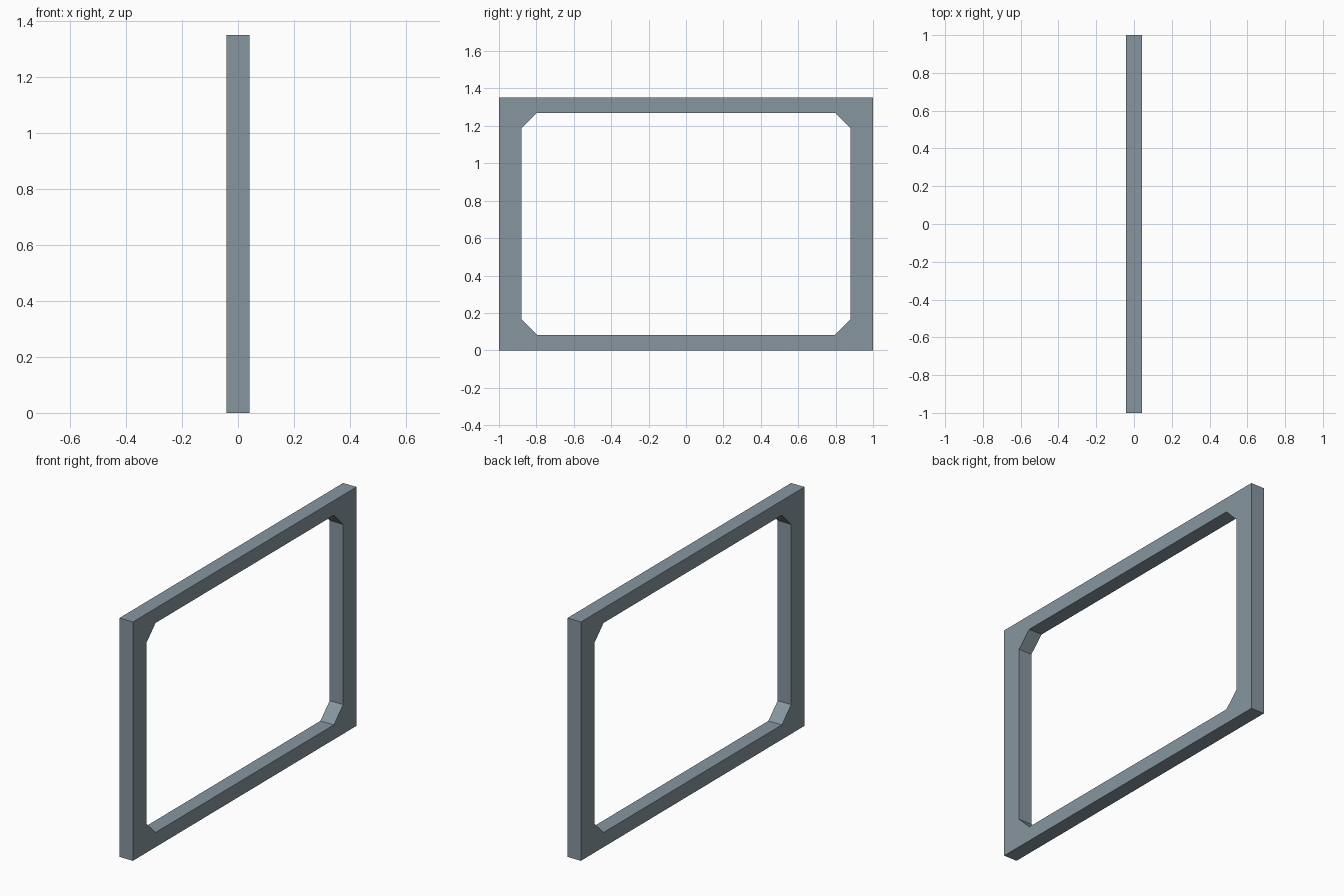
import bpy, bmesh

if "Cube" in bpy.data.objects:
    bpy.data.objects.remove(bpy.data.objects["Cube"])

HALF_DEPTH = 0.042
HALF_W, HEIGHT = 1.0, 1.352
IN_W, RAIL, CHAMFER = 0.88, 0.083, 0.083
MID = HEIGHT / 2
IN_H = MID - RAIL

bm = bmesh.new()

# Flat profile: outer corners and chamfered opening corners, counter-clockwise in y-z
outer, inner = [], []
for sy, sz in ((1, 1), (-1, 1), (-1, -1), (1, -1)):
    outer.append(bm.verts.new((-HALF_DEPTH, sy * HALF_W, MID + sz * MID)))
    side = (-HALF_DEPTH, sy * IN_W, MID + sz * (IN_H - CHAMFER))
    rail = (-HALF_DEPTH, sy * (IN_W - CHAMFER), MID + sz * IN_H)
    pair = (side, rail) if sy * sz > 0 else (rail, side)
    inner.append([bm.verts.new(p) for p in pair])

# Corner gussets and the straight members between them
for i in range(4):
    j = (i + 1) % 4
    bm.faces.new((outer[i], inner[i][1], inner[i][0]))
    bm.faces.new((outer[i], outer[j], inner[j][0], inner[i][1]))

# Thicken the profile through the frame depth
ext = bmesh.ops.extrude_face_region(bm, geom=bm.faces[:], use_keep_orig=True)
moved = [g for g in ext["geom"] if isinstance(g, bmesh.types.BMVert)]
bmesh.ops.translate(bm, verts=moved, vec=(2 * HALF_DEPTH, 0, 0))
bmesh.ops.recalc_face_normals(bm, faces=bm.faces[:])

mesh = bpy.data.meshes.new("window_frame")
bm.to_mesh(mesh)
bm.free()
bpy.context.collection.objects.link(bpy.data.objects.new("window_frame", mesh))

# Slate blue-grey paint
paint = bpy.data.materials.new("slate_paint")
paint.diffuse_color = (0.242, 0.305, 0.348, 1)
paint.use_nodes = True
paint.node_tree.nodes["Principled BSDF"].inputs["Base Color"].default_value = paint.diffuse_color
mesh.materials.append(paint)
